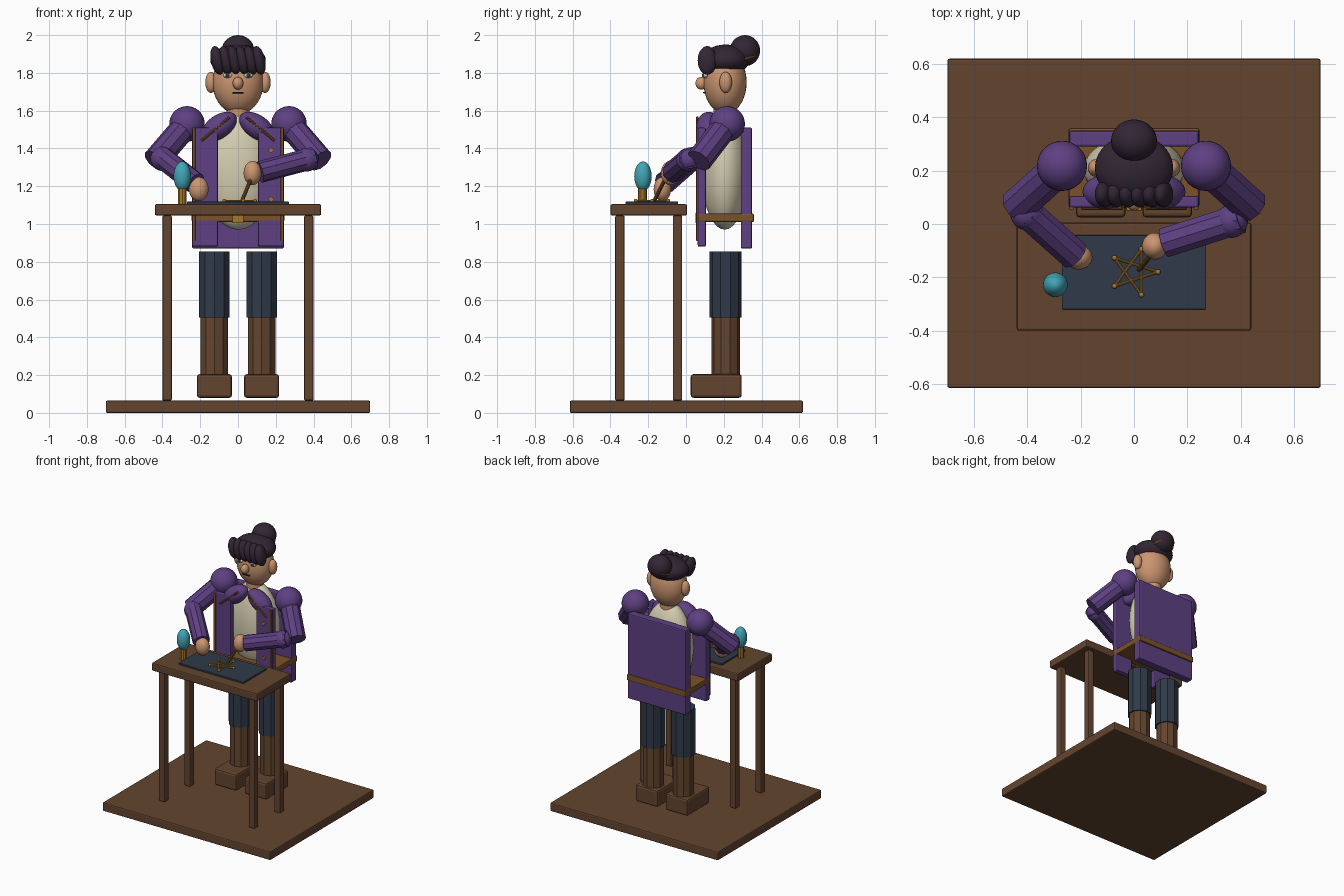
import bpy, math
from mathutils import Vector

if "Cube" in bpy.data.objects:
    bpy.data.objects.remove(bpy.data.objects["Cube"])


def material(name, r, g, b):
    lin = [((c / 255 + 0.055) / 1.055) ** 2.4 for c in (r, g, b)] + [1]
    m = bpy.data.materials.new(name)
    m.use_nodes = True
    m.diffuse_color = lin
    m.node_tree.nodes["Principled BSDF"].inputs["Base Color"].default_value = lin
    return m


WOOD = material("brown wood", 100, 69, 47)
PURPLE = material("purple cloth", 94, 64, 130)
CREAM = material("cream shirt", 214, 206, 178)
SKIN = material("skin", 204, 150, 112)
HAIR = material("dark hair", 50, 38, 52)
NAVY = material("navy cloth", 47, 58, 72)
GOLD = material("gold", 168, 118, 44)
TEAL = material("teal glass", 66, 165, 182)
BELT = material("bronze leather", 122, 82, 42)


def finish(name, mat):
    ob = bpy.context.object
    ob.name = name
    ob.data.materials.append(mat)
    return ob


def box(name, mat, x, y, z, bevel=0.008):
    """Bevelled box from (min, max) ranges."""
    r = (x, y, z)
    bpy.ops.mesh.primitive_cube_add(size=1, location=[(a + b) / 2 for a, b in r])
    ob = finish(name, mat)
    ob.scale = [b - a for a, b in r]
    bpy.ops.object.transform_apply(location=False, rotation=False, scale=True)
    if bevel:
        m = ob.modifiers.new("bevel", "BEVEL")
        m.width, m.segments = bevel, 2
    return ob


def ball(name, mat, loc, size, rot=(0, 0, 0)):
    """Smooth ellipsoid with three radii."""
    bpy.ops.mesh.primitive_uv_sphere_add(segments=32, ring_count=18, radius=1, location=loc,
                                         rotation=[math.radians(a) for a in rot])
    ob = finish(name, mat)
    ob.scale = size
    bpy.ops.object.shade_smooth()
    return ob


def rod(name, mat, a, b, r1, r2=None, sides=10):
    """Faceted cylinder or cone between two points."""
    a, b = Vector(a), Vector(b)
    d = b - a
    bpy.ops.mesh.primitive_cone_add(vertices=sides, radius1=r1, radius2=r1 if r2 is None else r2,
                                    depth=d.length, location=(a + b) / 2)
    ob = finish(name, mat)
    ob.rotation_euler = d.to_track_quat("Z", "Y").to_euler()
    return ob


# Base and table
box("base", WOOD, (-0.7, 0.7), (-0.615, 0.62), (0, 0.065))
box("table_top", WOOD, (-0.44, 0.44), (-0.4, 0.005), (1.045, 1.105))
for x in (-0.375, 0.375):
    for y in (-0.35, -0.045):
        box("table_leg", WOOD, (x - 0.025, x + 0.025), (y - 0.025, y + 0.025), (0.065, 1.045))
box("work_mat", NAVY, (-0.27, 0.27), (-0.32, -0.042), (1.105, 1.118), 0.002)

# Five-pointed wire star with beads
tips = [Vector((0.09 * math.cos(k * math.tau / 5), -0.18 + 0.09 * math.sin(k * math.tau / 5), 1.123))
        for k in range(5)]
for k, p in enumerate(tips):
    ball("star_bead", GOLD, p, [0.01] * 3)
    rod("star_wire", GOLD, p, tips[(k + 2) % 5], 0.005, sides=8)

# Glowing globe on its stand
rod("globe_stand", GOLD, (-0.295, -0.23, 1.105), (-0.295, -0.23, 1.2), 0.024)
ball("globe", TEAL, (-0.295, -0.228, 1.253), (0.046, 0.046, 0.078))

# Legs and boots
for s in (-1, 1):
    x = s * 0.125
    box("boot_foot", WOOD, (x - 0.093, x + 0.093), (0.025, 0.295), (0.08, 0.205), 0.014)
    rod("boot_shaft", WOOD, (x, 0.21, 0.2), (x, 0.21, 0.51), 0.076)
    rod("trouser_leg", NAVY, (x, 0.21, 0.505), (x, 0.21, 0.855), 0.085)

# Torso and coat
ball("shirt", CREAM, (0, 0.205, 1.29), (0.19, 0.125, 0.32))
box("coat_back", PURPLE, (-0.243, 0.243), (0.29, 0.35), (0.87, 1.51))
box("belt", BELT, (-0.245, 0.245), (0.062, 0.36), (1.01, 1.055))
box("belt_buckle", GOLD, (-0.03, 0.03), (0.05, 0.075), (1.005, 1.06), 0.004)
for s in (-1, 1):
    box("coat_front", PURPLE, sorted((s * 0.105, s * 0.243)), (0.062, 0.105), (0.88, 1.51))
    box("coat_trim", BELT, sorted((s * 0.226, s * 0.242)), (0.054, 0.065), (0.91, 1.51), 0.003)
    ball("collar", PURPLE, (s * 0.1, 0.12, 1.515), (0.105, 0.065, 0.062), (0, s * 35, 0))
    rod("collar_piping", BELT, (s * 0.195, 0.06, 1.44), (s * 0.045, 0.06, 1.565), 0.007, sides=8)
for z in (1.39, 1.26, 1.13):
    rod("button", GOLD, (0.175, 0.052, z), (0.175, 0.068, z), 0.016, sides=4)

# Arms
for s in (-1, 1):
    ball("shoulder", PURPLE, (s * 0.27, 0.218, 1.53), [0.094] * 3)
    rod("upper_arm", PURPLE, (s * 0.27, 0.218, 1.53), (s * 0.437, 0.068, 1.335), 0.069)
ball("left_elbow", PURPLE, (0.365, 0.01, 1.34), [0.062] * 3)
rod("left_forearm", PURPLE, (0.4, 0.02, 1.35), (0.115, -0.07, 1.275), 0.058)
ball("left_hand", SKIN, (0.077, -0.083, 1.27), (0.047, 0.05, 0.064))
ball("right_elbow", PURPLE, (-0.4, 0.04, 1.345), [0.064] * 3)
rod("right_forearm", PURPLE, (-0.405, 0.045, 1.355), (-0.225, -0.115, 1.215), 0.06)
ball("right_hand", SKIN, (-0.208, -0.125, 1.185), (0.052, 0.046, 0.064))
rod("stylus", BELT, (0.085, -0.09, 1.28), (0.02, -0.17, 1.12), 0.01)

# Head and face
rod("neck", SKIN, (0, 0.205, 1.52), (0, 0.205, 1.66), 0.06, sides=16)
ball("head", SKIN, (0, 0.207, 1.75), (0.135, 0.114, 0.168))
ball("nose", SKIN, (0, 0.082, 1.745), (0.028, 0.032, 0.034))
box("mouth", HAIR, (-0.03, 0.03), (0.09, 0.105), (1.692, 1.7), 0.002)
for s in (-1, 1):
    ball("ear", SKIN, (s * 0.143, 0.21, 1.75), (0.03, 0.033, 0.056))
    ball("eye", CREAM, (s * 0.055, 0.104, 1.787), (0.024, 0.014, 0.014))
    ball("pupil", NAVY, (s * 0.055, 0.092, 1.787), (0.011, 0.007, 0.012))
    brow = box("eyebrow", HAIR, (s * 0.055 - 0.03, s * 0.055 + 0.03), (0.09, 0.108), (1.806, 1.816), 0.002)
    brow.rotation_euler.y = s * -0.08

# Hair with fringe locks, bun and hair tie
ball("hair_cap", HAIR, (0, 0.21, 1.868), (0.147, 0.125, 0.082))
for k in range(6):
    ball("fringe_lock", HAIR, (-0.11 + 0.044 * k, 0.112, 1.866), (0.034, 0.05, 0.077), (0, -12, 0))
ball("bun", HAIR, (0, 0.312, 1.918), (0.086, 0.08, 0.082))
bpy.ops.mesh.primitive_torus_add(major_radius=0.076, minor_radius=0.006, major_segments=40,
                                 minor_segments=8, location=(0, 0.31, 1.872), rotation=(0.35, 0, 0))
finish("hair_tie", GOLD)
